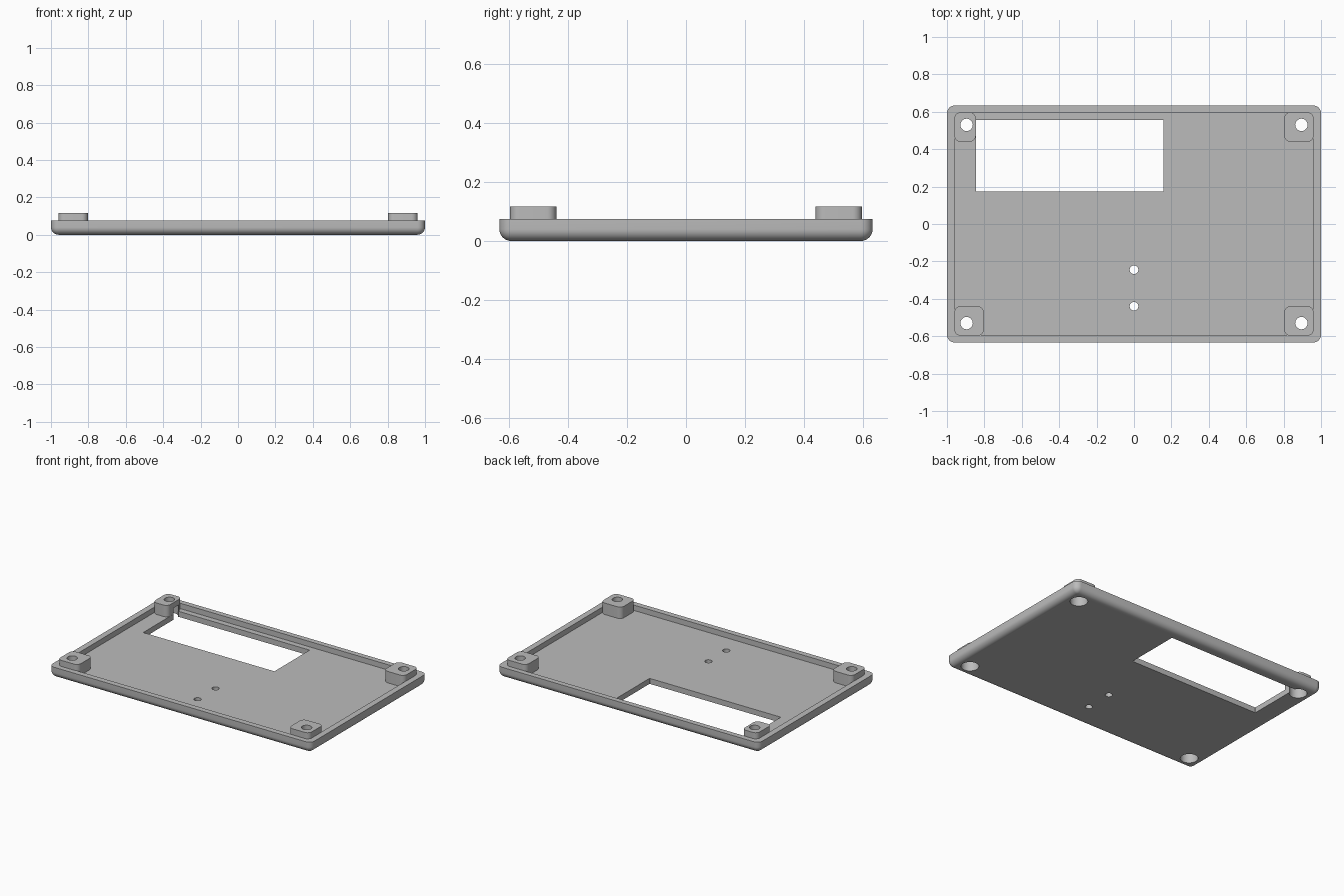
import bpy, bmesh, math

cube = bpy.data.objects.get("Cube")
if cube:
    bpy.data.objects.remove(cube, do_unlink=True)

grey = bpy.data.materials.new("mid grey")
grey.use_nodes = True
colour = (0.5, 0.5, 0.5, 1)
grey.diffuse_color = colour
grey.node_tree.nodes["Principled BSDF"].inputs["Base Color"].default_value = colour


def rounded_prism(name, x0, x1, y0, y1, levels, radius, steps=8):
    """Stack of rounded rectangles; levels holds (z, inset) pairs."""
    bm = bmesh.new()
    rings = []
    for z, inset in levels:
        r = max(radius - inset, 0.002)
        ring = []
        for quarter, (sx, sy) in enumerate([(1, 1), (0, 1), (0, 0), (1, 0)]):
            cx = x1 - inset - r if sx else x0 + inset + r
            cy = y1 - inset - r if sy else y0 + inset + r
            for i in range(steps + 1):
                a = math.pi / 2 * (quarter + i / steps)
                ring.append(bm.verts.new((cx + r * math.cos(a), cy + r * math.sin(a), z)))
        rings.append(ring)
    bm.faces.new(rings[0][::-1])
    bm.faces.new(rings[-1])
    for low, high in zip(rings, rings[1:]):
        n = len(low)
        for i in range(n):
            j = (i + 1) % n
            bm.faces.new((low[i], low[j], high[j], high[i]))
    mesh = bpy.data.meshes.new(name)
    bm.to_mesh(mesh)
    bm.free()
    mesh.materials.append(grey)
    ob = bpy.data.objects.new(name, mesh)
    bpy.context.collection.objects.link(ob)
    return ob


def cylinder(name, x, y, z0, z1, radius):
    bpy.ops.mesh.primitive_cylinder_add(vertices=40, radius=radius, depth=z1 - z0,
                                        location=(x, y, (z0 + z1) / 2))
    ob = bpy.context.object
    ob.name = name
    ob.data.materials.append(grey)
    return ob


def combine(target, tool, operation):
    """Apply a boolean and discard the tool."""
    mod = target.modifiers.new(operation.lower(), 'BOOLEAN')
    mod.operation, mod.solver, mod.object = operation, 'EXACT', tool
    bpy.context.view_layer.objects.active = target
    bpy.ops.object.modifier_apply(modifier=mod.name)
    bpy.data.objects.remove(tool, do_unlink=True)


FLOOR, RIM, POST_TOP, FILLET = 0.038, 0.075, 0.117, 0.04

# Tray with rounded lower edge
levels = []
for i in range(9):
    a = math.pi / 2 * i / 8
    levels.append((FILLET * (1 - math.cos(a)), FILLET * (1 - math.sin(a))))
levels.append((RIM, 0))
tray = rounded_prism("cover_tray", -1, 1, -0.633, 0.633, levels, FILLET)

# Shallow recess inside the rim
combine(tray, rounded_prism("recess", -0.958, 0.958, -0.594, 0.596,
                            [(FLOOR, 0), (0.3, 0)], 0.03), 'DIFFERENCE')

# Corner screw posts, the one beside the window being narrower
for sx in (-1, 1):
    for sy in (-1, 1):
        inner = 0.846 if (sx, sy) == (-1, 1) else 0.803
        xs = sorted((sx * inner, sx * 0.96))
        ys = sorted((sy * 0.44, sy * 0.597))
        combine(tray, rounded_prism("screw_post", *xs, *ys,
                                    [(0.02, 0), (POST_TOP, 0)], 0.032), 'UNION')

# Display window
combine(tray, rounded_prism("window", -0.845, 0.157, 0.173, 0.557,
                            [(-0.1, 0), (0.3, 0)], 0.002, 1), 'DIFFERENCE')

# Screw holes with wide counterbores underneath
for sx in (-1, 1):
    for sy in (-1, 1):
        x, y = sx * 0.895, sy * 0.53
        combine(tray, cylinder("counterbore", x, y, -0.1, 0.08, 0.056), 'DIFFERENCE')
        combine(tray, cylinder("screw_hole", x, y, -0.1, 0.3, 0.033), 'DIFFERENCE')

# Two small holes on the centre line
for y in (-0.245, -0.44):
    combine(tray, cylinder("pin_hole", 0, y, -0.1, 0.3, 0.023), 'DIFFERENCE')

# Smooth the rounds, keep the edges crisp
bpy.ops.object.select_all(action='DESELECT')
tray.select_set(True)
bpy.context.view_layer.objects.active = tray
bpy.ops.object.shade_smooth_by_angle(angle=math.radians(30))
